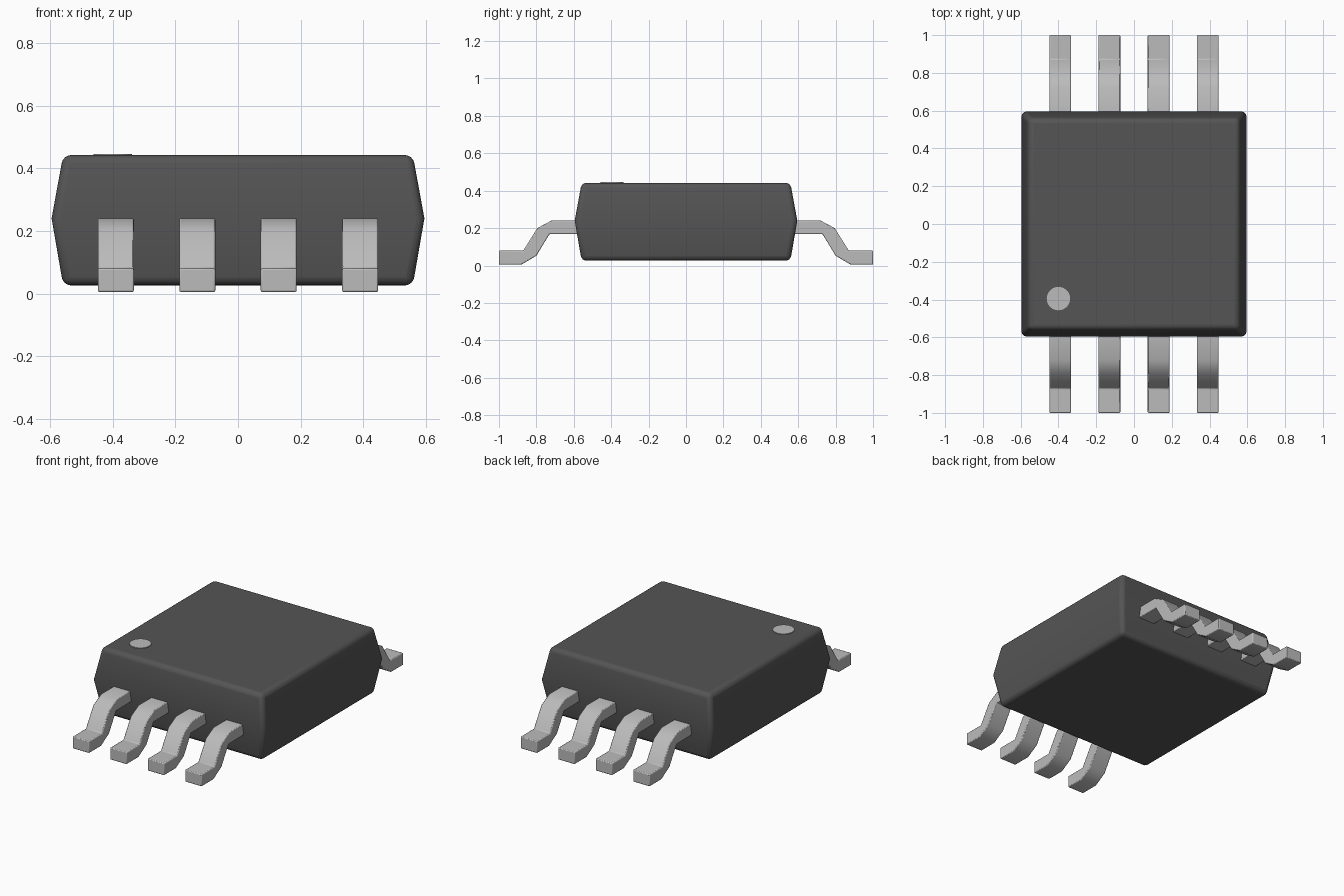
import bpy, bmesh, math

cube = bpy.data.objects.get("Cube")
if cube:
    bpy.data.objects.remove(cube, do_unlink=True)


def material(name, rgb):
    m = bpy.data.materials.new(name)
    m.use_nodes = True
    m.diffuse_color = (*rgb, 1)
    m.node_tree.nodes["Principled BSDF"].inputs["Base Color"].default_value = (*rgb, 1)
    return m


def add_object(name, bm, mat, bevel, segments):
    bmesh.ops.recalc_face_normals(bm, faces=bm.faces)
    mesh = bpy.data.meshes.new(name)
    bm.to_mesh(mesh)
    bm.free()
    mesh.materials.append(mat)
    ob = bpy.data.objects.new(name, mesh)
    bpy.context.collection.objects.link(ob)
    if bevel:
        mod = ob.modifiers.new("soft_edges", "BEVEL")
        mod.width = bevel
        mod.segments = segments
        mod.limit_method = "ANGLE"
        mod.angle_limit = math.radians(50)
    bpy.ops.object.select_all(action="DESELECT")
    ob.select_set(True)
    bpy.context.view_layer.objects.active = ob
    bpy.ops.object.shade_smooth_by_angle(angle=math.radians(35))
    return ob


plastic = material("dark_plastic", (0.09, 0.09, 0.09))
metal = material("pale_metal", (0.50, 0.50, 0.50))

# Package body: square rings, widest at the waist
bm = bmesh.new()
rings = []
for half, z in ((0.558, 0.026), (0.595, 0.24), (0.558, 0.442)):
    corners = ((-half, -half), (half, -half), (half, half), (-half, half))
    rings.append([bm.verts.new((x, y, z)) for x, y in corners])
for low, high in zip(rings, rings[1:]):
    for i in range(4):
        j = (i + 1) % 4
        bm.faces.new((low[i], low[j], high[j], high[i]))
bm.faces.new(rings[0])
bm.faces.new(rings[-1])
add_object("package_body", bm, plastic, 0.025, 4)

# Gull-wing leads: one side profile extruded across the lead width
PROFILE = ((0.55, 0.24), (0.72, 0.24), (0.795, 0.20), (0.87, 0.08), (1.0, 0.08),
           (1.0, 0.005), (0.88, 0.005), (0.80, 0.052), (0.73, 0.168), (0.55, 0.168))
WIDTH = 0.115
for side, label in ((-1, "front"), (1, "back")):
    for n in range(4):
        x = -0.39 + 0.26 * n
        bm = bmesh.new()
        outline = [bm.verts.new((x - WIDTH / 2, side * y, z)) for y, z in PROFILE]
        face = bm.faces.new(outline)
        ext = bmesh.ops.extrude_face_region(bm, geom=[face])
        moved = [v for v in ext["geom"] if isinstance(v, bmesh.types.BMVert)]
        bmesh.ops.translate(bm, verts=moved, vec=(WIDTH, 0, 0))
        add_object(f"{label}_lead_{n + 1}", bm, metal, 0.005, 2)

# Round marker in the corner of the top face
bm = bmesh.new()
bmesh.ops.create_cone(bm, cap_ends=True, segments=32, radius1=0.062, radius2=0.062, depth=0.008)
bmesh.ops.translate(bm, verts=bm.verts, vec=(-0.4, -0.395, 0.442))
add_object("corner_marker", bm, metal, 0, 0)
